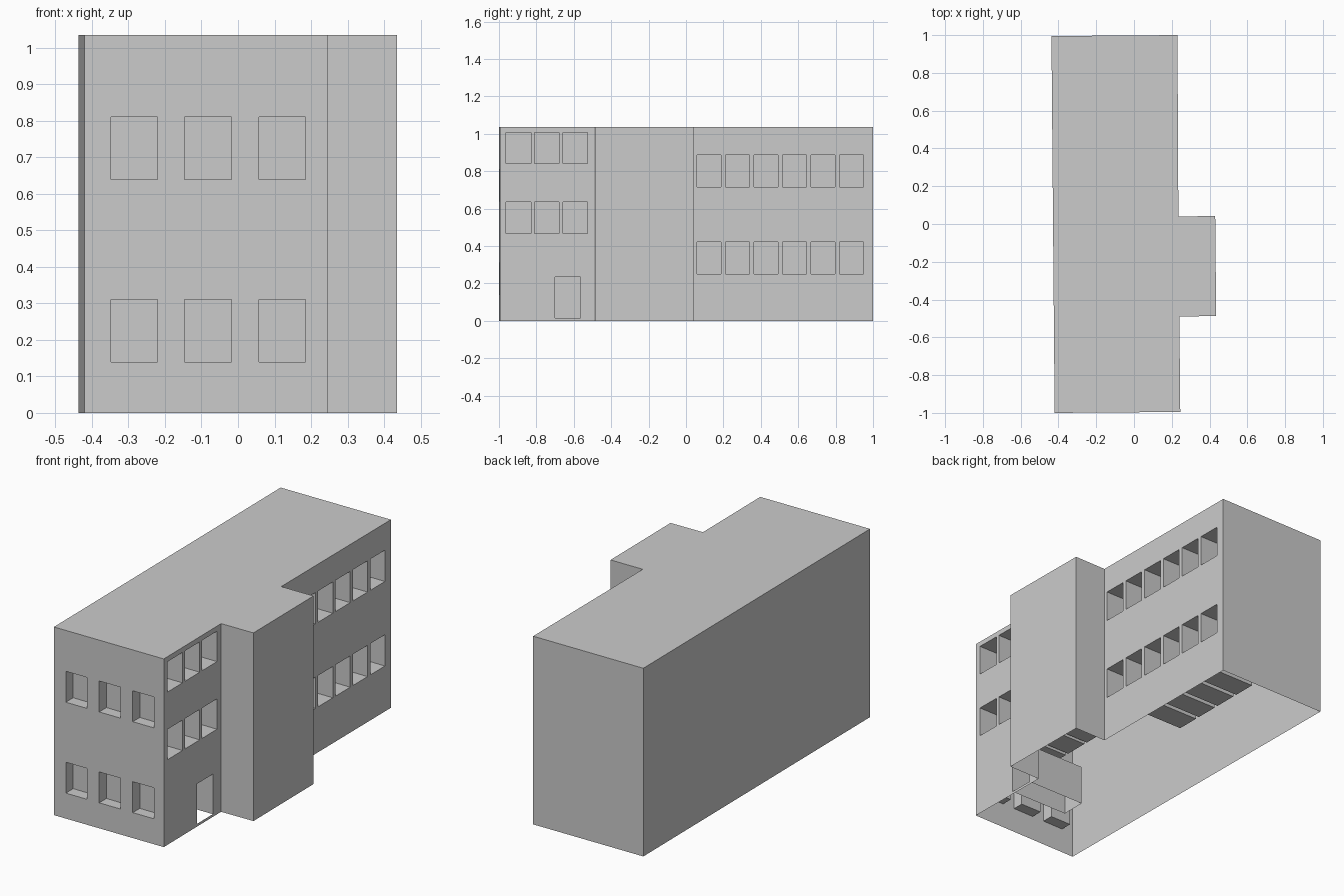
import bpy, bmesh

if "Cube" in bpy.data.objects:
    bpy.data.objects.remove(bpy.data.objects["Cube"])

HEIGHT = 1.035
FOOTPRINT = [(-0.42, -1.0), (0.245, -0.995), (0.24, -0.49), (0.435, -0.487),
             (0.43, 0.042), (0.235, 0.04), (0.23, 1.0), (-0.437, 0.995)]


def new_object(name, bm):
    bmesh.ops.recalc_face_normals(bm, faces=bm.faces[:])
    mesh = bpy.data.meshes.new(name)
    bm.to_mesh(mesh)
    bm.free()
    obj = bpy.data.objects.new(name, mesh)
    bpy.context.collection.objects.link(obj)
    return obj


def add_box(bm, lo, hi):
    verts = bmesh.ops.create_cube(bm, size=1)["verts"]
    for v in verts:
        for i in range(3):
            v.co[i] = lo[i] if v.co[i] < 0 else hi[i]


# Building block extruded from the footprint
bm = bmesh.new()
base = bm.faces.new([bm.verts.new((x, y, 0)) for x, y in FOOTPRINT])
top = bmesh.ops.extrude_face_region(bm, geom=[base], use_keep_orig=True)["geom"]
for v in top:
    if isinstance(v, bmesh.types.BMVert):
        v.co.z = HEIGHT
building = new_object("building", bm)

# Recess cutters
bm = bmesh.new()
# front windows, shallow
for x in (-0.348, -0.146, 0.057):
    for z in (0.14, 0.64):
        add_box(bm, (x, -1.2, z), (x + 0.128, -0.935, z + 0.17))
# side windows behind the projecting bay, deep
for i in range(6):
    y = 0.06 + 0.152 * i
    for z in (0.25, 0.715):
        add_box(bm, (-0.265, y, z), (0.6, y + 0.128, z + 0.172))
# side windows ahead of the bay
for i in range(3):
    y = -0.962 + 0.152 * i
    for z in (0.468, 0.84):
        add_box(bm, (-0.23, y, z), (0.6, y + 0.132, z + 0.167))
# doorway
add_box(bm, (-0.115, -0.7, 0.015), (0.6, -0.563, 0.235))
cutter = new_object("recess_cutter", bm)
cutter.hide_render = True

# Cut the recesses
mod = building.modifiers.new("recesses", "BOOLEAN")
mod.operation = "DIFFERENCE"
mod.solver = "EXACT"
mod.object = cutter
bpy.context.view_layer.objects.active = building
building.select_set(True)
bpy.ops.object.modifier_apply(modifier=mod.name)
bpy.data.objects.remove(cutter)

# Open underside and doorway floor
bm = bmesh.new()
bm.from_mesh(building.data)
low = [f for f in bm.faces if all(v.co.z < 0.02 for v in f.verts) and abs(f.normal.z) > 0.9]
bmesh.ops.delete(bm, geom=low, context="FACES")
bm.to_mesh(building.data)
bm.free()
